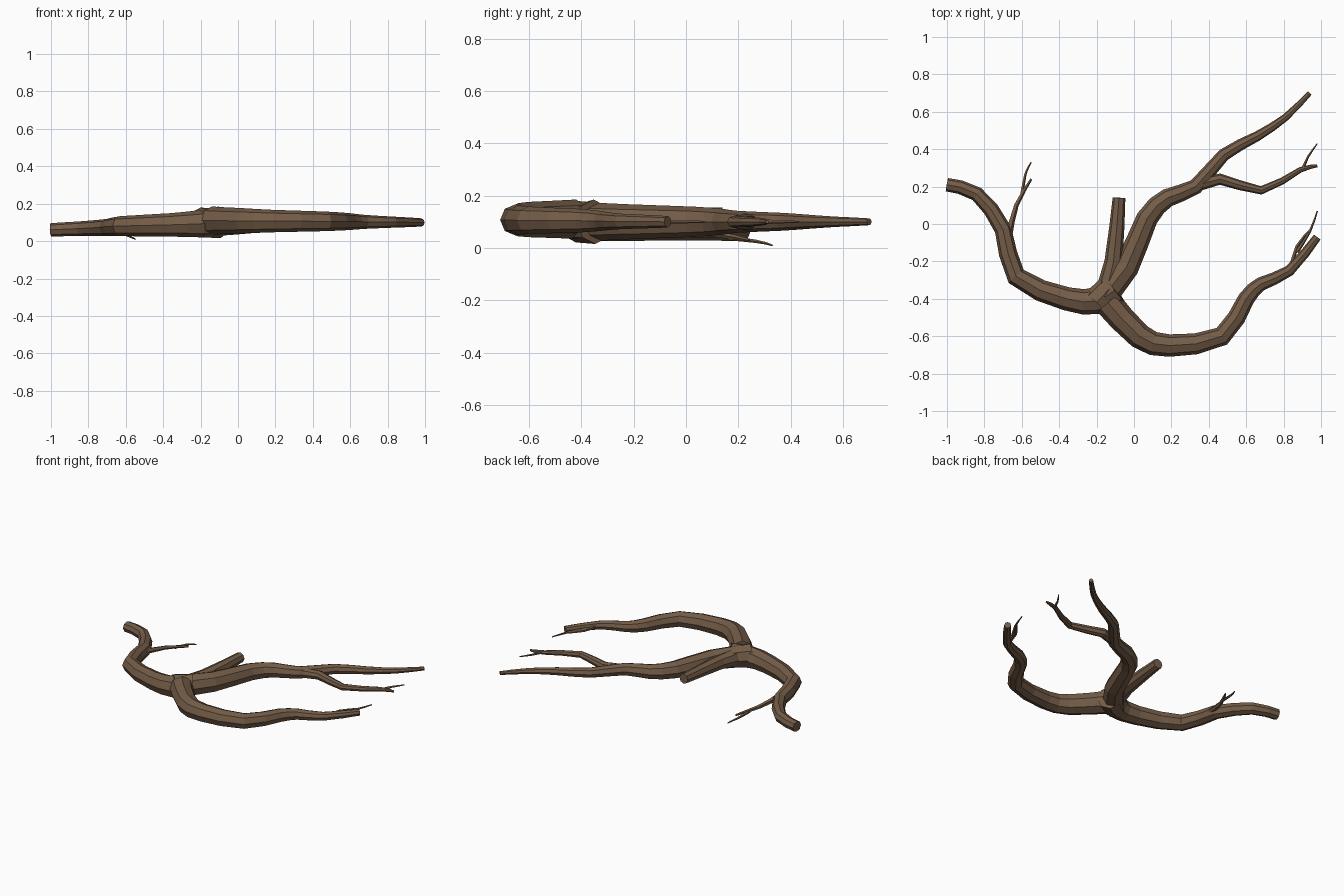
import bpy, bmesh, math
from mathutils import Vector

cube = bpy.data.objects.get("Cube")
if cube:
    bpy.data.objects.remove(cube, do_unlink=True)

bark = bpy.data.materials.new("brown_bark")
bark.use_nodes = True
color = (0.175, 0.108, 0.064, 1)
bark.diffuse_color = color
bark.node_tree.nodes["Principled BSDF"].inputs["Base Color"].default_value = color


def soften(points):
    """Add a curved midpoint between each pair of path points."""
    last = len(points) - 1
    path = [points[0]]
    for i in range(last):
        start, end = points[i], points[i + 1]
        outer = points[max(i - 1, 0)] + points[min(i + 2, last)]
        path += [(start + end) * 9 / 16 - outer / 16, end]
    return path


def limb(name, plan, radius, height, sides=8, ease=1.0):
    """Faceted limb along a plan path; radius and height run from start to end."""
    path = soften([Vector((x, y, 0)) for x, y in plan])
    last = len(path) - 1
    for i, center in enumerate(path):
        center.z = height[0] + (height[1] - height[0]) * i / last
    bm = bmesh.new()
    rings = []
    for i, center in enumerate(path):
        along = (path[min(i + 1, last)] - path[max(i - 1, 0)]).normalized()
        side = along.cross(Vector((0, 0, 1))).normalized()
        up = side.cross(along)
        size = radius[0] + (radius[1] - radius[0]) * (i / last) ** ease
        angles = [math.tau * k / sides for k in range(sides)]
        rings.append([bm.verts.new(center + size * (side * math.cos(a) + up * math.sin(a)))
                      for a in angles])
    for near, far in zip(rings, rings[1:]):
        for k in range(sides):
            bm.faces.new((near[k - 1], near[k], far[k], far[k - 1]))
    bm.faces.new(rings[0])
    bm.faces.new(rings[-1])
    bmesh.ops.recalc_face_normals(bm, faces=bm.faces)
    mesh = bpy.data.meshes.new(name)
    bm.to_mesh(mesh)
    bm.free()
    mesh.materials.append(bark)
    bpy.context.collection.objects.link(bpy.data.objects.new(name, mesh))


def twig(name, plan, radius, height):
    """Thin five-sided limb that ends in a point-like tip."""
    limb(name, plan, (radius, radius / 3), height, sides=5)


# Heavy limbs meeting at the fork
limb("crooked_left_limb",
     [(-1, .21), (-.84, .16), (-.7, -.03), (-.63, -.28), (-.36, -.4), (-.2, -.41), (-.1, -.35)],
     radius=(.036, .085), height=(.06, .1), ease=1.5)
limb("long_back_branch",
     [(-.2, -.42), (-.04, -.23), (.07, .03), (.18, .14), (.33, .2), (.48, .37),
      (.66, .47), (.81, .57), (.94, .7)],
     radius=(.08, .013), height=(.1, .1), ease=.8)
limb("front_branch",
     [(-.14, -.42), (.03, -.6), (.19, -.65), (.47, -.6), (.6, -.4), (.68, -.32),
      (.83, -.25), (.98, -.07)],
     radius=(.075, .022), height=(.11, .1))
limb("broken_stub", [(-.16, -.4), (-.11, -.2), (-.08, .14)],
     radius=(.07, .034), height=(.1, .12), ease=.7)

# Side branch with its twig
limb("side_branch",
     [(.28, .18), (.46, .24), (.68, .18), (.89, .29), (.98, .31)],
     radius=(.038, .007), height=(.1, .1))
twig("side_twig", [(.9, .29), (.93, .36), (.98, .43)], radius=.01, height=(.1, .1))

# Twigs near the front branch tip
twig("tip_twig", [(.84, -.24), (.87, -.12), (.95, -.02)], radius=.014, height=(.1, .1))
twig("tip_twig_fork", [(.87, -.15), (.94, -.04), (.98, .07)], radius=.011, height=(.1, .1))

# Drooping forked twig on the left limb
twig("left_twig", [(-.67, -.06), (-.63, .1), (-.55, .24)], radius=.02, height=(.08, .03))
twig("left_twig_fork", [(-.6, .16), (-.58, .27), (-.55, .33)], radius=.01, height=(.04, .01))
